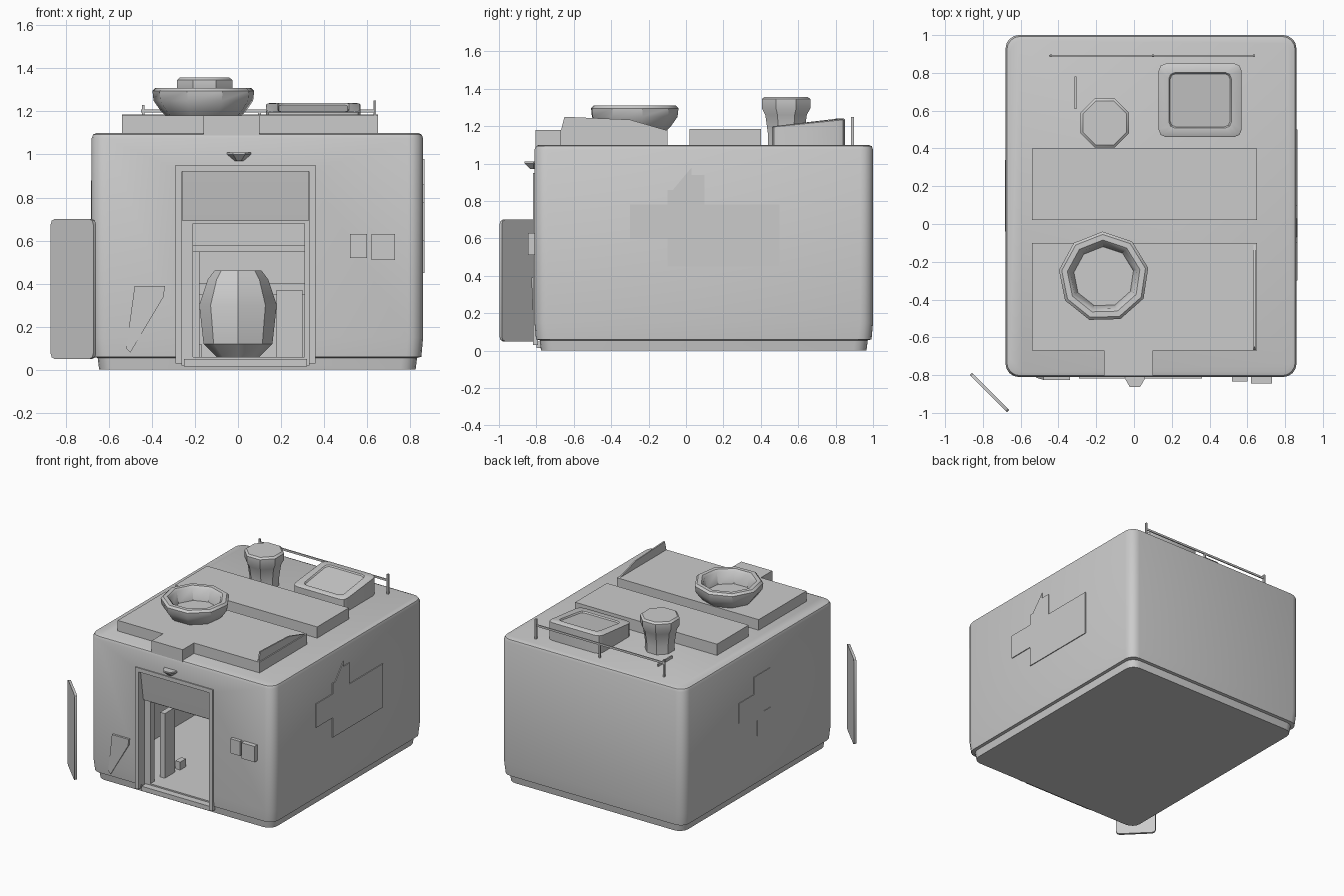
import bpy, bmesh, math
from math import cos, sin, pi, radians

if "Cube" in bpy.data.objects:
    bpy.data.objects.remove(bpy.data.objects["Cube"])


def finish(name, bm, smooth=True):
    bmesh.ops.recalc_face_normals(bm, faces=bm.faces)
    me = bpy.data.meshes.new(name)
    bm.to_mesh(me)
    bm.free()
    ob = bpy.data.objects.new(name, me)
    bpy.context.collection.objects.link(ob)
    if smooth:
        shade(ob)
    return ob


def shade(ob):
    bpy.ops.object.select_all(action='DESELECT')
    ob.select_set(True)
    bpy.context.view_layer.objects.active = ob
    bpy.ops.object.shade_smooth_by_angle(angle=radians(35))


def loft(name, rings, smooth=True):
    """Skin a stack of equal-length rings and cap both ends."""
    bm = bmesh.new()
    vs = [[bm.verts.new(p) for p in r] for r in rings]
    n = len(rings[0])
    for a, b in zip(vs, vs[1:]):
        for i in range(n):
            j = (i + 1) % n
            bm.faces.new((a[i], a[j], b[j], b[i]))
    bm.faces.new(vs[0])
    bm.faces.new(vs[-1])
    return finish(name, bm, smooth)


def round_rect(x0, x1, y0, y1, r, seg=4):
    pts = []
    for k, (cx, cy) in enumerate([(x1-r, y1-r), (x0+r, y1-r), (x0+r, y0+r), (x1-r, y0+r)]):
        for i in range(seg + 1):
            a = pi/2 * (k + i/seg)
            pts.append((cx + r*cos(a), cy + r*sin(a)))
    return pts


def box(name, x0, x1, y0, y1, z0, z1, smooth=True):
    q = [(x0, y0), (x1, y0), (x1, y1), (x0, y1)]
    return loft(name, [[(x, y, z) for x, y in q] for z in (z0, z1)], smooth)


def lathe(name, cx, cy, profile, n, turn=0.0):
    return loft(name, [[(cx + r*cos(2*pi*i/n + turn), cy + r*sin(2*pi*i/n + turn), z)
                        for i in range(n)] for r, z in profile])


def prism_x(name, pts, x0, x1):
    """Extrude a (y, z) outline along x."""
    return loft(name, [[(x, y, z) for y, z in pts] for x in (x0, x1)])


def cut(ob, cutter):
    m = ob.modifiers.new('cut', 'BOOLEAN')
    m.operation, m.solver, m.object = 'DIFFERENCE', 'EXACT', cutter
    bpy.context.view_layer.objects.active = ob
    bpy.ops.object.modifier_apply(modifier=m.name)
    bpy.data.objects.remove(cutter)


# House shell: rounded plan, tapered foot, softened top edge
rings = []
for d, z in [(0.035, 0), (0.028, 0.055), (0.008, 0.06), (0, 0.15),
             (0, 1.075), (0.007, 1.093), (0.025, 1.1)]:
    rings.append([(x, y, z) for x, y in
                  round_rect(-0.68+d, 0.86-d, -0.81+d, 1.0-d, 0.07)])
shell = loft('house_shell', rings, False)
cut(shell, box('room_cut', -0.6, 0.78, -0.7, 0.9, 0.06, 1.0, False))
cut(shell, box('frame_cut', -0.26, 0.33, -0.95, -0.75, 0.02, 0.92, False))
cut(shell, box('door_cut', -0.21, 0.31, -0.95, -0.6, 0.06, 0.68, False))
shade(shell)

# Doorway: sloped lintel and thin surround
prism_x('door_lintel', [(-0.8, 0.92), (-0.745, 0.92), (-0.745, 0.69),
                        (-0.765, 0.69), (-0.775, 0.75)], -0.258, 0.328)
for i, (x0, x1) in enumerate([(-0.29, -0.26), (0.33, 0.36)]):
    box(f'door_surround_{i}', x0, x1, -0.818, -0.79, 0.03, 0.95)
box('door_surround_top', -0.29, 0.36, -0.818, -0.79, 0.92, 0.95)
box('door_sill', -0.25, 0.32, -0.8, -0.74, 0.015, 0.05)

# Detached open door leaf with a slight bow, standing at 45 degrees
leaf = round_rect(-0.14, 0.14, 0.05, 0.70, 0.025, 2)
cx, cy, h = -0.765, -0.892, 0.7071


def leaf_ring(t):
    return [(cx + h*u - h*t, cy - h*u - h*t, z) for u, z in leaf]


loft('door_leaf', [leaf_ring(-0.009), leaf_ring(0.009)])

# Raised brick patches on both side walls
right = [(-0.3, 0.6), (-0.1, 0.6), (-0.1, 0.45), (0.5, 0.45), (0.5, 0.78),
         (0.1, 0.78), (0.1, 0.94), (0.03, 0.94), (0.03, 0.98), (-0.07, 0.86),
         (-0.1, 0.86), (-0.1, 0.78), (-0.3, 0.78)]
prism_x('right_wall_patch', right, 0.84, 0.866)
left = [(-0.04, 0.42), (0.12, 0.42), (0.12, 0.54), (0.34, 0.6), (0.34, 0.75),
        (0.16, 0.75), (0.16, 0.88), (-0.04, 0.88), (-0.04, 0.7), (0.04, 0.7),
        (0.04, 0.58), (-0.04, 0.58)]
prism_x('left_wall_patch', left, -0.684, -0.66)

# Front wall details
wedge = [(-0.48, 0.39), (-0.34, 0.39), (-0.345, 0.34), (-0.5, 0.08), (-0.52, 0.1)]
loft('front_wedge', [[(x, -0.8, z) for x, z in wedge],
                     [(x, -0.813 if z < 0.3 else -0.825, z) for x, z in wedge]])
box('keypad', 0.52, 0.6, -0.835, -0.8, 0.52, 0.63)
box('meter_box', 0.62, 0.73, -0.845, -0.8, 0.51, 0.63)
lathe('door_lamp', 0.005, -0.815, [(0.02, 0.97), (0.055, 1.0), (0.055, 1.01)], 6)

# Roof slabs; the front one has a tongue over the door
outline = [(-0.54, -0.67), (-0.16, -0.67), (-0.16, -0.805), (0.10, -0.805),
           (0.10, -0.67), (0.65, -0.67), (0.65, -0.1), (-0.54, -0.1)]
loft('front_roof_slab', [[(x, y, z) for x, y in outline] for z in (1.08, 1.18)])
box('rear_roof_slab', -0.54, 0.65, 0.02, 0.40, 1.08, 1.185)

# Open roof tub
lathe('roof_tub', -0.16, -0.28,
      [(0.17, 1.17), (0.2, 1.2), (0.235, 1.25), (0.24, 1.295), (0.225, 1.31),
       (0.195, 1.31), (0.18, 1.295), (0.16, 1.21)], 9, 0.2)

# Chimney with flared cap
lathe('chimney', -0.155, 0.535,
      [(0.105, 1.09), (0.105, 1.16), (0.12, 1.26), (0.14, 1.295),
       (0.14, 1.345), (0.125, 1.357)], 8, pi/8)

# Vent box with sloped top and a recessed panel line
plan = round_rect(0.13, 0.57, 0.46, 0.85, 0.04, 2)


def vent_ring(s, dz):
    return [(0.35+(x-0.35)*s, 0.655+(y-0.655)*s, 1.2+0.04*(y-0.46)/0.39+dz) for x, y in plan]


loft('roof_vent_box', [[(x, y, 1.08) for x, y in plan], vent_ring(1, -0.005),
                       vent_ring(0.97, 0), vent_ring(0.75, 0), vent_ring(0.72, -0.01)])

# Thin flap on the front slab, rear rail and its posts
prism_x('roof_flap', [(-0.67, 1.17), (-0.65, 1.25), (-0.3, 1.235), (-0.11, 1.18)],
        0.632, 0.642)
box('rear_rail', -0.45, 0.64, 0.886, 0.894, 1.195, 1.21)
for i, (x, top) in enumerate([(-0.44, 1.23), (0.1, 1.2), (0.635, 1.25)]):
    box(f'rail_post_{i}', x-0.006, x+0.006, 0.883, 0.897, 1.09, top)
box('roof_antenna', -0.315, -0.305, 0.61, 0.78, 1.09, 1.12)

# Room furniture
lathe('seat', 0.0, 0.2, [(0.1, 0.06), (0.16, 0.12), (0.18, 0.3), (0.14, 0.42), (0.11, 0.46)], 8)
box('cabinet', 0.18, 0.30, -0.4, -0.1, 0.06, 0.37)
box('inner_post', -0.22, -0.18, -0.62, -0.5, 0.06, 0.55)
box('stool', -0.21, -0.17, -0.45, -0.38, 0.06, 0.12)
box('wall_shelf', -0.5, 0.7, 0.7, 0.9, 0.55, 0.58)
box('work_bench', -0.58, 0.76, 0.6, 0.9, 0.35, 0.40)
for i, x in enumerate((-0.5, 0.66)):
    box(f'bench_leg_{i}', x-0.03, x+0.03, 0.63, 0.85, 0.06, 0.35)
